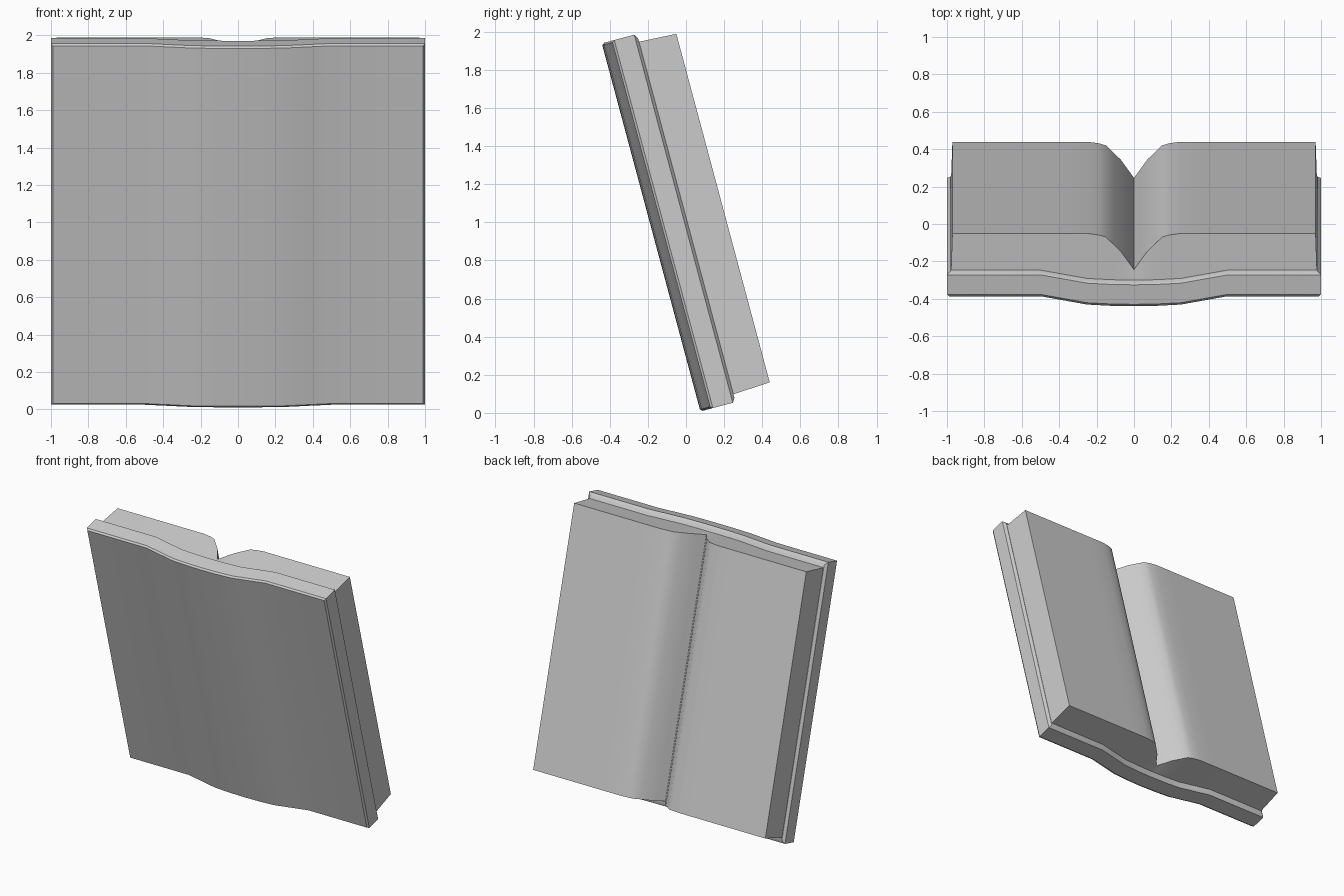
import bpy, bmesh, math
from mathutils import Matrix

if "Cube" in bpy.data.objects:
    bpy.data.objects.remove(bpy.data.objects["Cube"])

TILT = Matrix.Translation((0, 0, 0.004)) @ Matrix.Rotation(math.radians(15), 4, 'X')
MID = 0.984  # middle of the book along its height


def lerp(table, x):
    """Piecewise linear lookup, symmetric in x."""
    x = abs(x)
    for (x0, v0), (x1, v1) in zip(table, table[1:]):
        if x <= x1:
            return v0 + (v1 - v0) * (x - x0) / (x1 - x0)
    return table[-1][1]


SPINE = [(0, -0.055), (0.12, -0.053), (0.25, -0.046), (0.38, -0.022), (0.5, 0)]
GUTTER = [(0, -0.2), (0.07, -0.1), (0.15, -0.02), (0.19, -0.008), (0.25, 0)]


def loft(name, xs, layers):
    """Stack rectangular loops: each layer is (half width, half height, depth, curve)."""
    xs = sorted({s * x for x in xs for s in (-1, 1)})
    bm = bmesh.new()
    rows = []
    for half_w, half_h, depth, curve in layers:
        pts = [half_w * (1 if x > 0 else -1) if abs(x) == 1 else x for x in xs]
        rows.append([[bm.verts.new((x, depth + lerp(curve, x), MID + s * half_h))
                      for x in pts] for s in (-1, 1)])
    n = len(xs)
    loops = [lo + hi[::-1] for lo, hi in rows]
    for a, b in zip(loops, loops[1:]):
        for i in range(2 * n):
            j = (i + 1) % (2 * n)
            bm.faces.new((a[i], a[j], b[j], b[i]))
    for lo, hi in (rows[0], rows[-1]):
        for i in range(n - 1):
            bm.faces.new((lo[i], lo[i + 1], hi[i + 1], hi[i]))
    bmesh.ops.recalc_face_normals(bm, faces=bm.faces)
    bm.transform(TILT)
    mesh = bpy.data.meshes.new(name)
    bm.to_mesh(mesh)
    bm.free()
    ob = bpy.data.objects.new(name, mesh)
    bpy.context.collection.objects.link(ob)
    bpy.ops.object.select_all(action='DESELECT')
    ob.select_set(True)
    bpy.context.view_layer.objects.active = ob
    bpy.ops.object.shade_smooth_by_angle(angle=math.radians(35))
    return ob


# Cover: thick board bulging at the spine, chamfered front and back rims
loft("cover", [0, 0.12, 0.25, 0.38, 0.5, 1], [
    (0.99, 0.99, 0.129, SPINE), (1.0, 1.0, 0.142, SPINE),
    (1.0, 1.0, 0.25, SPINE), (0.98, 0.978, 0.265, SPINE)])

# Pages: slightly tapered block with a deep gutter down the middle
loft("pages", [0, 0.035, 0.07, 0.11, 0.15, 0.19, 0.25, 0.38, 0.5, 1], [
    (0.978, 0.958, 0.26, SPINE), (0.971, 0.947, 0.465, GUTTER)])
